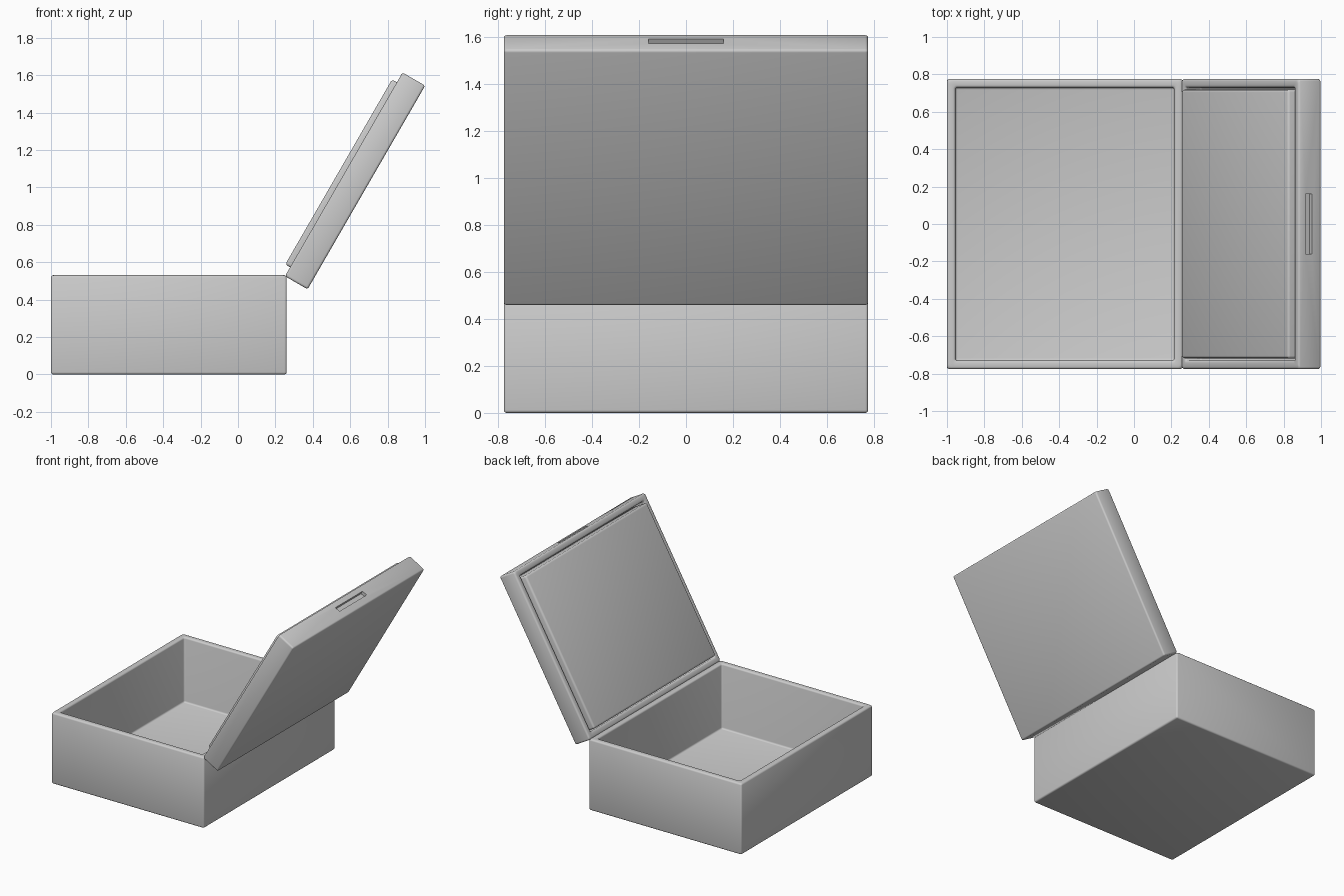
import bpy, bmesh, math

if "Cube" in bpy.data.objects:
    bpy.data.objects.remove(bpy.data.objects["Cube"])

LID_ANGLE = math.radians(-60)
HINGE = (0.251, 0, 0.525)
WALL = 0.045


def add_box(name, x, y, z, bevel=0.012, wall=0, floor=0):
    """Rounded box from (min, max) ranges; wall > 0 hollows it from the top."""
    bm = bmesh.new()
    bmesh.ops.create_cube(bm, size=1)
    for v in bm.verts:
        for i, (lo, hi) in enumerate((x, y, z)):
            v.co[i] = hi if v.co[i] > 0 else lo
    if wall:
        bm.normal_update()
        top = max(bm.faces, key=lambda f: f.calc_center_median().z)
        bmesh.ops.inset_region(bm, faces=[top], thickness=wall, use_even_offset=True)
        out = bmesh.ops.extrude_discrete_faces(bm, faces=[top])
        for v in out["faces"][0].verts:
            v.co.z = z[0] + floor
    bmesh.ops.recalc_face_normals(bm, faces=bm.faces)
    if bevel:
        bmesh.ops.bevel(bm, geom=list(bm.edges), offset=bevel, segments=3,
                        profile=0.5, affect='EDGES')
    mesh = bpy.data.meshes.new(name)
    bm.to_mesh(mesh)
    bm.free()
    obj = bpy.data.objects.new(name, mesh)
    bpy.context.collection.objects.link(obj)
    return obj


def smooth(obj):
    bpy.ops.object.select_all(action='DESELECT')
    obj.select_set(True)
    bpy.context.view_layer.objects.active = obj
    bpy.ops.object.shade_smooth_by_angle(angle=math.radians(35))


def open_lid(obj):
    obj.location = HINGE
    obj.rotation_euler = (0, LID_ANGLE, 0)


# Open box base
base = add_box("box_base", (-1, 0.26), (-0.775, 0.775), (0, 0.53),
               wall=WALL, floor=WALL)

# Lid shell, built flat with its opening upward and the hinge at the origin
lid = add_box("lid_shell", (0, 1.257), (-0.775, 0.775), (-0.14, 0),
              wall=WALL, floor=0.04)

# Raised inner panel sitting in the lid with a narrow gap around it
panel = add_box("lid_inner_panel", (0.055, 1.197), (-0.718, 0.718),
                (-0.101, 0.03), bevel=0.014)

# Finger slot cut into the free edge of the lid
cutter = add_box("finger_slot_cutter", (1.232, 1.3), (-0.16, 0.16),
                 (-0.082, -0.044), bevel=0)
cutter.hide_render = True
cutter.hide_viewport = True
cutter.display_type = 'WIRE'

for part in (lid, panel, cutter):
    open_lid(part)

for part in (base, lid, panel):
    smooth(part)

slot = lid.modifiers.new("finger_slot", 'BOOLEAN')
slot.operation = 'DIFFERENCE'
slot.solver = 'EXACT'
slot.object = cutter
